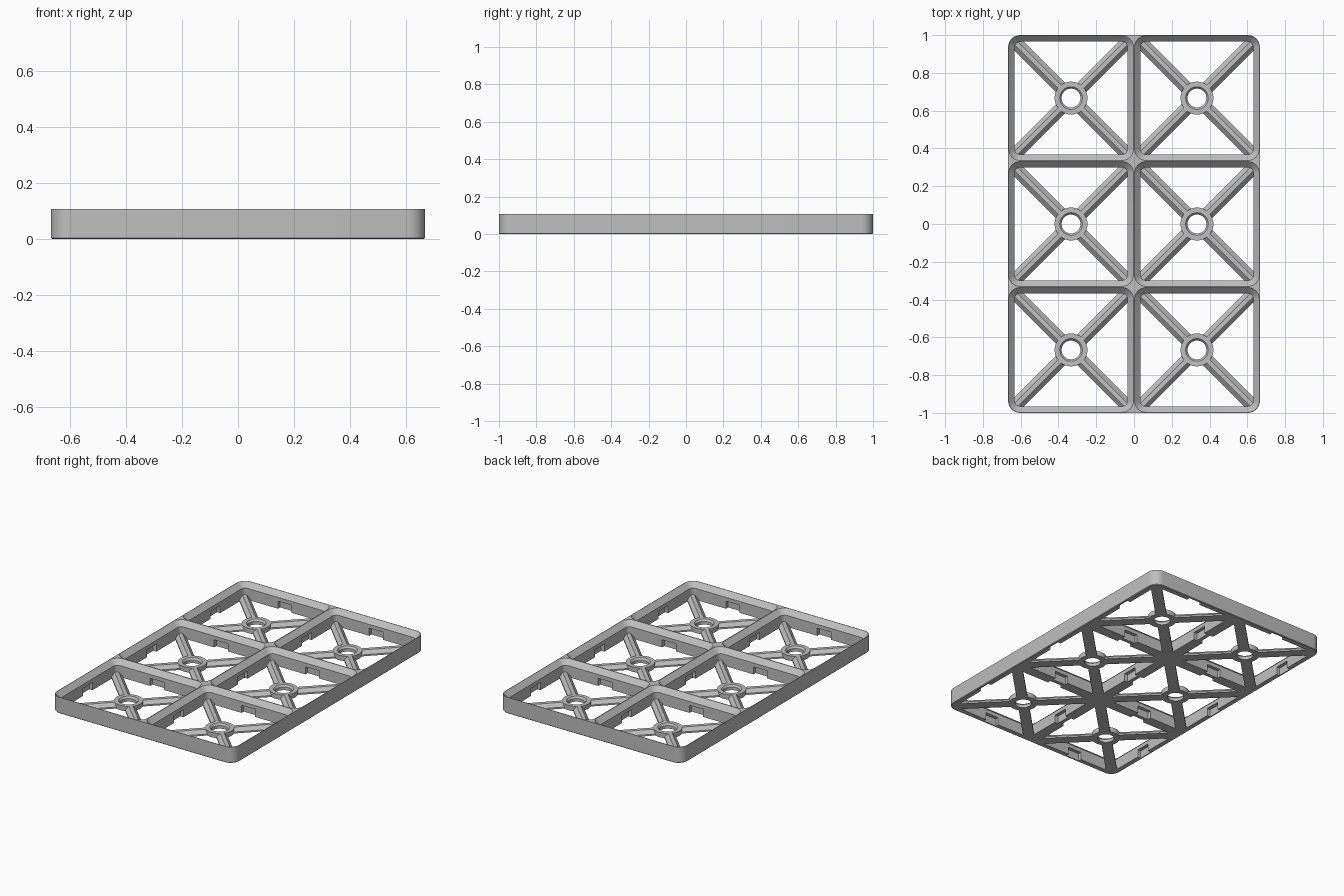
import bpy, bmesh, math
from mathutils import Matrix

if "Cube" in bpy.data.objects:
    bpy.data.objects.remove(bpy.data.objects["Cube"])

PITCH = 2 / 3
HALF = PITCH / 2
HEIGHT = 0.107
RADIUS = 0.0635
SLOPE = 0.032
RIM = 0.003
CENTRES = [((i - 0.5) * PITCH, (j - 1) * PITCH) for i in range(2) for j in range(3)]

grey = bpy.data.materials.new("light_grey")
grey.use_nodes = True
grey.diffuse_color = (0.52, 0.52, 0.52, 1)
grey.node_tree.nodes["Principled BSDF"].inputs["Base Color"].default_value = (0.52, 0.52, 0.52, 1)


def finish(bm, name):
    bmesh.ops.recalc_face_normals(bm, faces=bm.faces)
    mesh = bpy.data.meshes.new(name)
    bm.to_mesh(mesh)
    bm.free()
    mesh.materials.append(grey)
    obj = bpy.data.objects.new(name, mesh)
    bpy.context.collection.objects.link(obj)
    return obj


def activate(obj):
    bpy.ops.object.select_all(action="DESELECT")
    obj.select_set(True)
    bpy.context.view_layer.objects.active = obj


def smooth(obj):
    activate(obj)
    bpy.ops.object.shade_smooth_by_angle(angle=math.radians(30))


def rounded_rect(hx, hy, r, steps=8):
    pts = []
    for q, (sx, sy) in enumerate([(1, 1), (-1, 1), (-1, -1), (1, -1)]):
        for k in range(steps + 1):
            a = (q + k / steps) * math.pi / 2
            pts.append((sx * (hx - r) + r * math.cos(a), sy * (hy - r) + r * math.sin(a)))
    return pts


def loft(bm, hx, hy, r, sections, cx=0, cy=0):
    # Stack rounded rectangles; each section is (inset, height)
    rings = [[bm.verts.new((x + cx, y + cy, z)) for x, y in
              rounded_rect(hx - d, hy - d, r - d)] for d, z in sections]
    n = len(rings[0])
    for lo, hi in zip(rings, rings[1:]):
        for k in range(n):
            bm.faces.new((lo[k], lo[(k + 1) % n], hi[(k + 1) % n], hi[k]))
    bm.faces.new(rings[0][::-1])
    bm.faces.new(rings[-1])


def cut(obj, cutter):
    cutter.hide_render = True
    mod = obj.modifiers.new("cut", "BOOLEAN")
    mod.operation, mod.solver, mod.object = "DIFFERENCE", "EXACT", cutter
    activate(obj)
    bpy.ops.object.modifier_apply(modifier=mod.name)
    bpy.data.objects.remove(cutter)


# Outer block with a slight bottom chamfer
bm = bmesh.new()
loft(bm, PITCH, 1.5 * PITCH, RADIUS, [(0.004, 0), (0, 0.004), (0, HEIGHT)])
frame = finish(bm, "grid_frame")

# Cell openings, flared at the top
bm = bmesh.new()
for cx, cy in CENTRES:
    loft(bm, HALF - RIM, HALF - RIM, RADIUS - RIM,
         [(SLOPE, -0.05), (SLOPE, HEIGHT - SLOPE), (0, HEIGHT), (0, HEIGHT + 0.05)], cx, cy)
cut(frame, finish(bm, "cell_cutter"))

# Clip pockets at the foot of every wall
for along_x in (True, False):
    bm = bmesh.new()
    reach, width = 2 * (HALF - 0.012), 0.1
    size = (reach, width, 0.1) if along_x else (width, reach, 0.1)
    for cx, cy in CENTRES:
        bmesh.ops.create_cube(bm, size=1, matrix=Matrix.Translation((cx, cy, 0)) @ Matrix.Diagonal((*size, 1)))
    cut(frame, finish(bm, "pocket_cutter"))
smooth(frame)


def make_spokes(cx, cy):
    # Four ridged bars running from the hub to the cell corners
    bm = bmesh.new()
    profile = [(-0.034, 0), (0.034, 0), (0.034, 0.01), (0.012, 0.032), (-0.012, 0.032), (-0.034, 0.01)]
    n = len(profile)
    for q in range(4):
        turn = Matrix.Translation((cx, cy, 0)) @ Matrix.Rotation((q + 0.5) * math.pi / 2, 4, "Z")
        ends = [[bm.verts.new((d, y, z)) for y, z in profile] for d in (0.07, 0.425)]
        for k in range(n):
            bm.faces.new((ends[0][k], ends[0][(k + 1) % n], ends[1][(k + 1) % n], ends[1][k]))
        bm.faces.new(ends[0])
        bm.faces.new(ends[1])
        bmesh.ops.transform(bm, matrix=turn, verts=ends[0] + ends[1])
    return finish(bm, "diagonal_spokes")


def make_hub(cx, cy, steps=40):
    # Ring with a chamfered hole
    bm = bmesh.new()
    profile = [(0.05, 0), (0.087, 0), (0.087, 0.032), (0.06, 0.032), (0.05, 0.02)]
    rings = []
    for k in range(steps):
        a = 2 * math.pi * k / steps
        rings.append([bm.verts.new((cx + r * math.cos(a), cy + r * math.sin(a), z)) for r, z in profile])
    n = len(profile)
    for k in range(steps):
        a, b = rings[k], rings[(k + 1) % steps]
        for m in range(n):
            bm.faces.new((a[m], b[m], b[(m + 1) % n], a[(m + 1) % n]))
    return finish(bm, "hub_ring")


for centre in CENTRES:
    make_spokes(*centre)
    smooth(make_hub(*centre))
